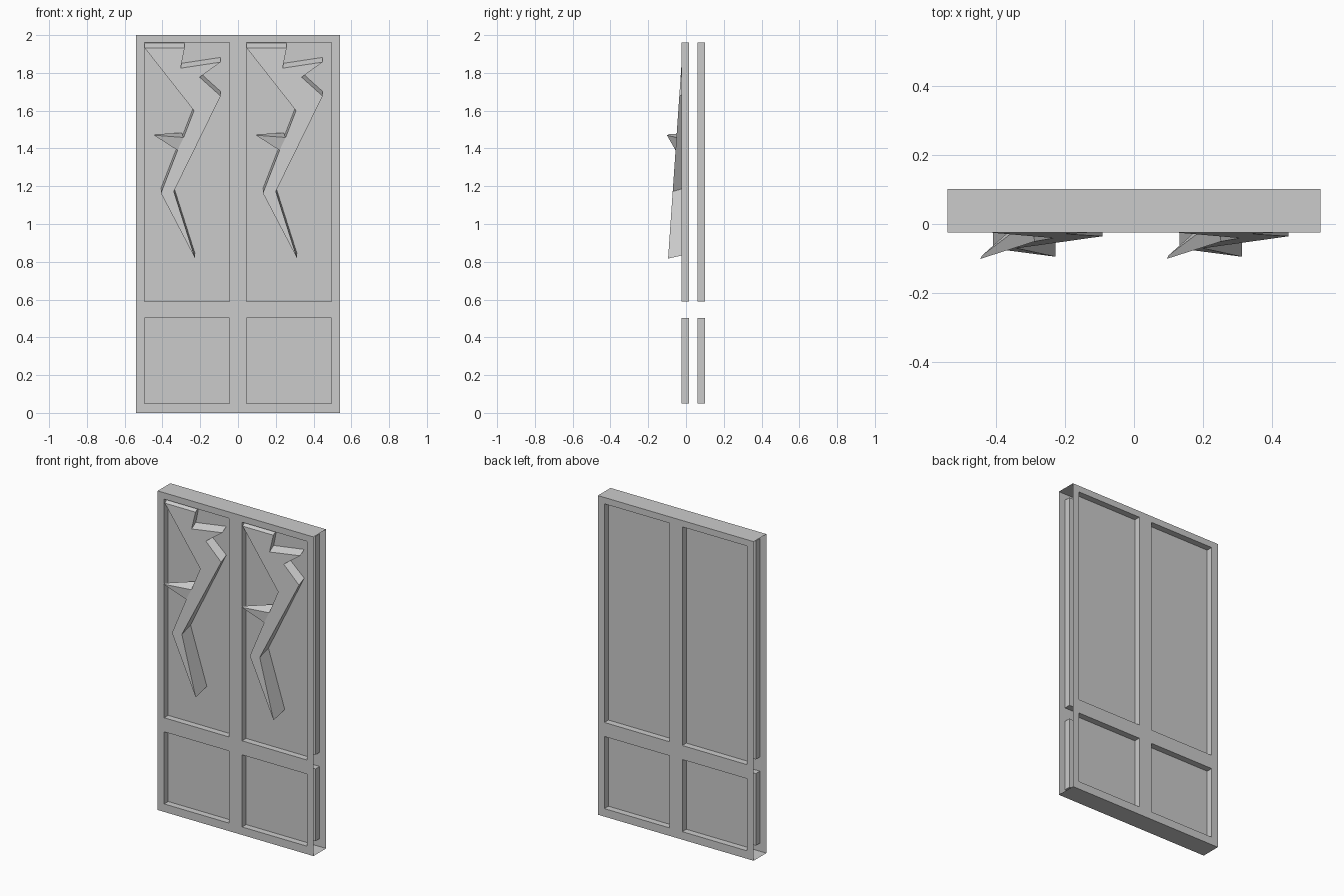
import bpy, bmesh

if "Cube" in bpy.data.objects:
    bpy.data.objects.remove(bpy.data.objects["Cube"])

FRONT, BACK, DEPTH = -0.024, 0.101, 0.04
PANEL = FRONT + DEPTH
XS = [-0.54, -0.495, -0.045, 0.045, 0.495, 0.54]
ZS = [0, 0.05, 0.502, 0.59, 1.96, 2.0]


def finish(name, bm):
    mesh = bpy.data.meshes.new(name)
    bm.to_mesh(mesh)
    bm.free()
    obj = bpy.data.objects.new(name, mesh)
    bpy.context.collection.objects.link(obj)
    return obj


def add_faces(bm, verts, faces):
    vs = [bm.verts.new(v) for v in verts]
    for f in faces:
        bm.faces.new([vs[i] for i in f])


def leaf(name, y, inward):
    """Thin door sheet with four recessed panels, outward side away from inward."""
    bm = bmesh.new()
    grid = [[bm.verts.new((x, y, z)) for z in ZS] for x in XS]
    panels = []
    for i in range(5):
        for j in range(5):
            loop = [grid[i][j], grid[i + 1][j], grid[i + 1][j + 1], grid[i][j + 1]]
            if inward < 0:
                loop.reverse()
            face = bm.faces.new(loop)
            if i in (1, 3) and j in (1, 3):
                panels.append(face)
    for face in panels:
        new = bmesh.ops.extrude_discrete_faces(bm, faces=[face])["faces"]
        for v in new[0].verts:
            v.co.y += inward * DEPTH
    return finish(name, bm)


def cap(name, z, up):
    bm = bmesh.new()
    order = (0, 1, 2, 3) if up else (3, 2, 1, 0)
    add_faces(bm, [(-0.54, FRONT, z), (0.54, FRONT, z),
                   (0.54, BACK, z), (-0.54, BACK, z)], [order])
    finish(name, bm)


# Door shell, open along both long sides
leaf("door_front", FRONT, 1)
leaf("door_back", BACK, -1)
cap("door_top", 2.0, True)
cap("door_bottom", 0.0, False)

# Jagged ornament outline (x, z), clockwise seen from the front
OUTLINE = [(-0.495, 1.933), (-0.282, 1.933), (-0.304, 1.825), (-0.092, 1.857),
           (-0.203, 1.777), (-0.092, 1.677), (-0.34, 1.172), (-0.227, 0.817),
           (-0.408, 1.163), (-0.32, 1.39), (-0.288, 1.458), (-0.233, 1.60)]
LIFT = 0.025


def slope_y(z):
    return -0.025 - (1.83 - z) * 0.069


def branch(name, dx):
    bm = bmesh.new()
    n = len(OUTLINE)
    verts = [(x + dx, slope_y(z), z) for x, z in OUTLINE]
    verts += [(x + dx, PANEL, z + LIFT) for x, z in OUTLINE]
    faces = [tuple(range(n))]
    faces += [(i, (i + 1) % n, n + (i + 1) % n, n + i) for i in range(n)]
    add_faces(bm, verts, faces)
    bmesh.ops.recalc_face_normals(bm, faces=bm.faces)
    if next(f for f in bm.faces if len(f.verts) == n).normal.y > 0:
        bmesh.ops.reverse_faces(bm, faces=bm.faces)
    finish(name, bm)


# Thorn that sweeps forward and sideways off the branch
def thorn(name, dx):
    bm = bmesh.new()
    verts = [(-0.445, -0.101, 1.47), (-0.288, slope_y(1.458), 1.458),
             (-0.32, slope_y(1.39), 1.39),
             (-0.44, -0.091, 1.475), (-0.298, PANEL, 1.483), (-0.32, PANEL, 1.415)]
    add_faces(bm, [(x + dx, y, z) for x, y, z in verts],
              [(0, 1, 2), (3, 5, 4), (0, 3, 4, 1), (0, 2, 5, 3)])
    bmesh.ops.recalc_face_normals(bm, faces=bm.faces)
    finish(name, bm)


for side, dx in (("left", 0.0), ("right", 0.54)):
    branch("branch_" + side, dx)
    thorn("thorn_" + side, dx)
